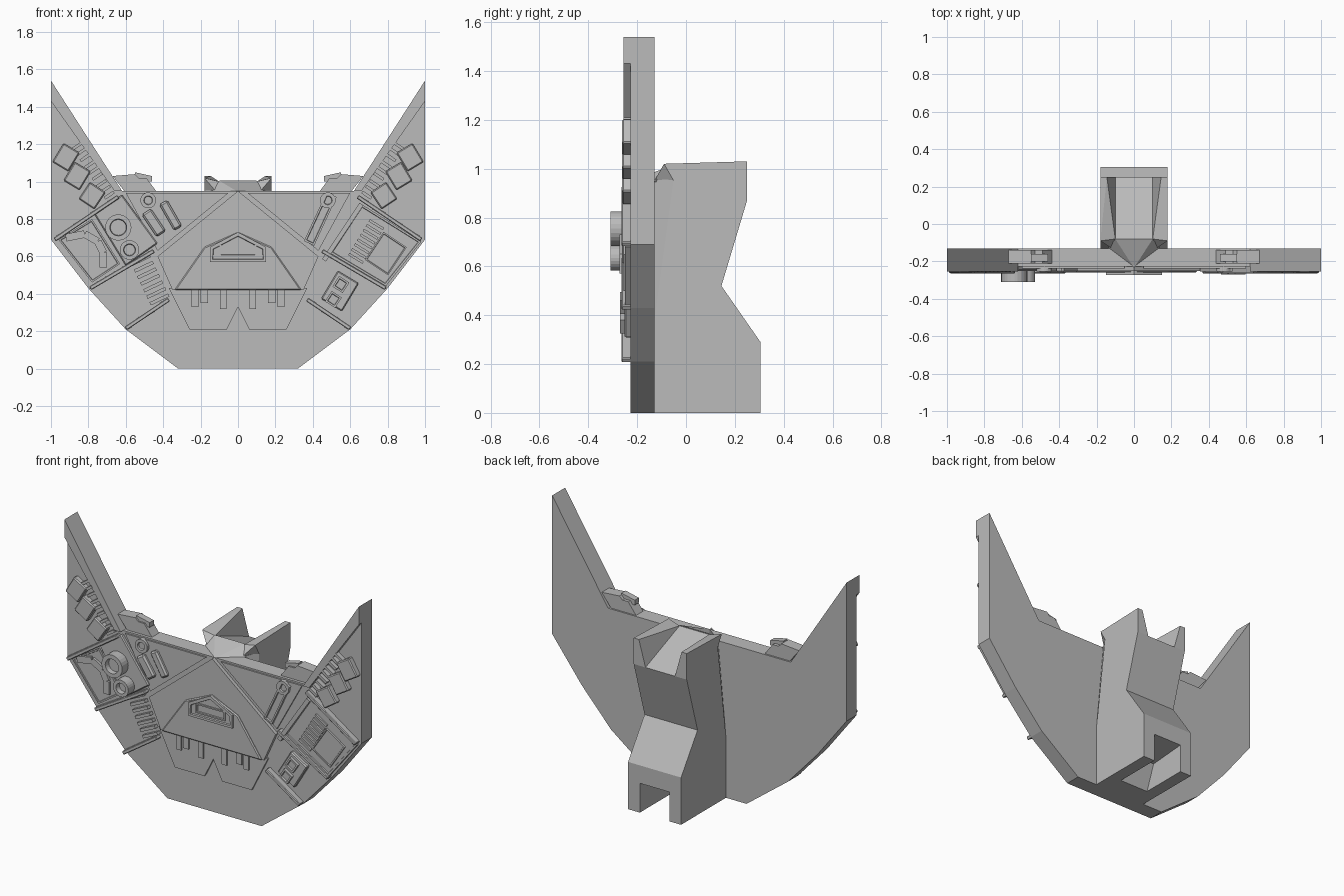
import bpy, bmesh, math
from mathutils import Vector

cube = bpy.data.objects.get("Cube")
if cube:
    bpy.data.objects.remove(cube)

grey = bpy.data.materials.new("hull grey")
grey.use_nodes = True
grey.diffuse_color = (0.5, 0.5, 0.5, 1)
grey.node_tree.nodes["Principled BSDF"].inputs["Base Color"].default_value = (0.5, 0.5, 0.5, 1)


def finish(name, bm, bevel=0):
    bmesh.ops.recalc_face_normals(bm, faces=bm.faces)
    me = bpy.data.meshes.new(name)
    bm.to_mesh(me)
    bm.free()
    me.materials.append(grey)
    ob = bpy.data.objects.new(name, me)
    bpy.context.collection.objects.link(ob)
    if bevel:
        mod = ob.modifiers.new("soft edge", "BEVEL")
        mod.width = bevel
        mod.segments = 1
    return ob


def prism(name, pts, to_a, to_b, rim=0, depth=0.01, bevel=0):
    """Extrude a 2D outline between two mappings; rim sinks the first cap inside a border."""
    bm = bmesh.new()
    a = [bm.verts.new(to_a(*p)) for p in pts]
    b = [bm.verts.new(to_b(*p)) for p in pts]
    cap = bm.faces.new(a)
    bm.faces.new(b[::-1])
    n = len(pts)
    for i in range(n):
        j = (i + 1) % n
        bm.faces.new((a[i], b[i], b[j], a[j]))
    bmesh.ops.recalc_face_normals(bm, faces=bm.faces)
    if rim:
        bmesh.ops.inset_region(bm, faces=[cap], thickness=rim)
        bmesh.ops.inset_region(bm, faces=[cap], thickness=0.003, depth=-depth)
    return finish(name, bm, bevel)


def plate(name, pts, front, back=-0.2, **kw):
    return prism(name, pts, lambda x, z: (x, front, z), lambda x, z: (x, back, z), **kw)


def bar(name, p, q, width, front, **kw):
    """Box on the front face running from p to q."""
    p, q = Vector(p), Vector(q)
    d = (q - p).normalized()
    s = Vector((-d.y, d.x)) * width / 2
    return plate(name, [p - s, q - s, q + s, p + s], front, **kw)


def disc(name, c, r, front, **kw):
    pts = [(c[0] + r * math.cos(k * math.pi / 12), c[1] + r * math.sin(k * math.pi / 12))
           for k in range(24)]
    return plate(name, pts, front, **kw)


def rungs(name, p, q, count, length, width, front):
    """Row of short bars crossing the line p-q."""
    p, q = Vector(p), Vector(q)
    d = (q - p).normalized()
    s = Vector((-d.y, d.x)) * length / 2
    for i in range(count):
        c = p.lerp(q, i / (count - 1))
        bar(f"{name}_{i + 1}", c - s, c + s, width, front)


def hull(name, pts):
    bm = bmesh.new()
    for p in pts:
        bm.verts.new(p)
    bmesh.ops.convex_hull(bm, input=bm.verts)
    return finish(name, bm)


def flip(pts, s):
    return [(x * s, z) for x, z in pts]


def both(half):
    return half + [(-x, z) for x, z in reversed(half) if x]


# Main crescent plate
plate("main_plate", both([(0.32, 0), (0.6, 0.21), (0.8, 0.43), (1, 0.69), (1, 1.54), (0.62, 0.95)]),
      -0.228, -0.13)

# Central shield, stepped brow and jaw
plate("jaw_plate", both([(0, 0.33), (0.06, 0.21), (0.26, 0.21), (0.37, 0.43)]), -0.24)
plate("shield", both([(0, 0.95), (0.43, 0.6), (0.35, 0.42)]), -0.25)
plate("brow", both([(0, 0.73), (0.18, 0.65), (0.34, 0.42)]), -0.26, bevel=0.006)
plate("badge", both([(0, 0.73), (0.15, 0.65), (0.15, 0.57)]), -0.272, rim=0.02)
bar("badge_bar", (-0.1, 0.63), (0.1, 0.63), 0.06, -0.27, rim=0.012)

for side, s in (("left", 1), ("right", -1)):
    # Features shared by both wings
    plate(f"{side}_wing_rim", flip([(1, 1.54), (0.62, 0.95), (0.66, 0.95), (1, 1.43)], s), -0.255)
    plate(f"{side}_cheek", flip([(0.6, 0.94), (0.05, 0.94), (0.43, 0.63)], s), -0.238)
    plate(f"{side}_shoulder",
          flip([(0.67, 1.03), (0.55, 1.04), (0.53, 1.02), (0.49, 1.02), (0.43, 0.94), (0.6, 0.94)], s),
          -0.21, -0.14)
    plate(f"{side}_shoulder_cap", flip([(0.55, 1), (0.55, 1.05), (0.46, 1.03), (0.46, 1)], s), -0.2, -0.16)
    for i, (p, q) in enumerate([((0.91, 1.18), (0.97, 1.08)), ((0.85, 1.08), (0.91, 0.98)),
                                ((0.77, 0.97), (0.83, 0.88))]):
        bar(f"{side}_wing_box_{i + 1}", *[(x * s - 0.02 * s, z) for x, z in (p, q)], 0.1, -0.262,
            bevel=0.006)
    for i in range(3):
        x, z = 0.86 - 0.065 * i, 1.19 - 0.1 * i
        rungs(f"{side}_wing_rung_{i + 1}", (x * s, z), ((x - 0.042) * s, z - 0.062), 3, 0.06, 0.016, -0.256)
    for i, (p, q) in enumerate([((0.98, 0.69), (0.64, 0.92)), ((0.79, 0.43), (0.45, 0.63)),
                                ((0.6, 0.215), (0.37, 0.37))]):
        bar(f"{side}_strap_{i + 1}", *flip([p, q], s), 0.022, -0.264, bevel=0.004)
    disc(f"{side}_port", (0.48 * s, 0.9), 0.042, -0.255, rim=0.018)
    # Teeth along the upper jaw
    for i, (x, z, w) in enumerate([(0.08, 0.32, 0.035), (0.18, 0.35, 0.04), (0.23, 0.33, 0.035)]):
        bar(f"{side}_tooth_{i + 1}", (x * s, 0.43), (x * s, z), w, -0.25)

# Left wing: framed panel with ladder and hatch
plate("left_panel", [(0.49, 0.62), (0.66, 0.88), (0.98, 0.68), (0.79, 0.44)], -0.25, rim=0.015, depth=0.006)
rungs("left_ladder", (0.63, 0.59), (0.74, 0.77), 8, 0.09, 0.014, -0.254)
bar("left_hatch", (0.74, 0.54), (0.84, 0.69), 0.15, -0.256, rim=0.01, depth=0.004)
bar("left_arm", (0.5, 0.93), (0.38, 0.67), 0.06, -0.255, rim=0.014)
bar("left_brace", (0.66, 0.88), (0.46, 0.58), 0.025, -0.262)
bar("left_box_base", (0.5, 0.34), (0.59, 0.49), 0.13, -0.252, bevel=0.006)
for i, p in enumerate([(0.51, 0.37), (0.55, 0.45)]):
    bar(f"left_box_{i + 1}", (p[0] - 0.018, p[1] - 0.028), (p[0] + 0.018, p[1] + 0.028), 0.065,
        -0.27, rim=0.014)

# Right wing: dial panel, piping panel and ribs
plate("right_dial_panel", [(-0.77, 0.83), (-0.62, 0.93), (-0.43, 0.67), (-0.6, 0.55)], -0.25, bevel=0.006)
disc("large_dial", (-0.64, 0.755), 0.07, -0.31, rim=0.025, depth=0.03)
disc("small_dial", (-0.58, 0.635), 0.052, -0.31, rim=0.02, depth=0.03)
plate("right_pipe_panel", [(-0.96, 0.69), (-0.78, 0.8), (-0.63, 0.56), (-0.78, 0.46)], -0.24, rim=0.012,
      depth=0.005)
path = [(-0.92, 0.7), (-0.82, 0.72), (-0.75, 0.68), (-0.72, 0.62), (-0.72, 0.54)]
for i in range(4):
    bar(f"right_pipe_{i + 1}", path[i], path[i + 1], 0.04, -0.25)
rungs("right_rib", (-0.52, 0.58), (-0.42, 0.37), 7, 0.11, 0.018, -0.255)
bar("right_slot_outer", (-0.49, 0.84), (-0.41, 0.72), 0.06, -0.26, bevel=0.01)
bar("right_slot_inner", (-0.4, 0.89), (-0.32, 0.75), 0.05, -0.26, bevel=0.01)

# Rear mount: core with bottom slot and sloped top channel
core = [(-0.14, 0), (0, 0), (0.06, 0.16), (0.305, 0.18), (0.305, 0.29), (0.145, 0.52), (0.25, 0.87),
        (-0.08, 1.0), (-0.14, 0.95)]
prism("mount_core", core, lambda y, z: (-0.1, y, z), lambda y, z: (0.1, y, z))
wall = [(-0.14, 0), (0.305, 0), (0.305, 0.29), (0.145, 0.52), (0.25, 0.87), (-0.05, 0.96),
        (-0.04, 0.64), (-0.14, 0.3)]
for side, s in (("left", 1), ("right", -1)):
    prism(f"{side}_mount_wall", wall, lambda y, z: (0.1 * s, y, z), lambda y, z: (0.18 * s, y, z))
    hull(f"{side}_mount_chamfer", [(x * s, y, z) for x, y, z in (
        (0.18, -0.14, 0.3), (0.18, -0.04, 0.64), (0.18, -0.05, 0.96), (0.12, -0.14, 0.95),
        (0.1, -0.14, 0.3), (0.1, -0.04, 0.64), (0.1, -0.05, 0.96))])
    hull(f"{side}_mount_horn", [(x * s, y, z) for x, y, z in (
        (0.1, 0.25, 0.87), (0.18, 0.25, 0.87), (0.18, 0.25, 1.03), (0.145, 0.25, 1.03),
        (0.18, -0.09, 1.02), (0.12, -0.13, 0.95), (0.1, -0.08, 1.0), (0.18, -0.05, 0.95))])

# Sloped spout joining the mount to the shield peak
hull("mount_spout", [(x * s, y, z) for s in (1, -1) for x, y, z in (
    (0.1, -0.08, 1.005), (0.14, -0.13, 0.945), (0.0, -0.235, 0.945), (0.1, -0.08, 0.945))])
